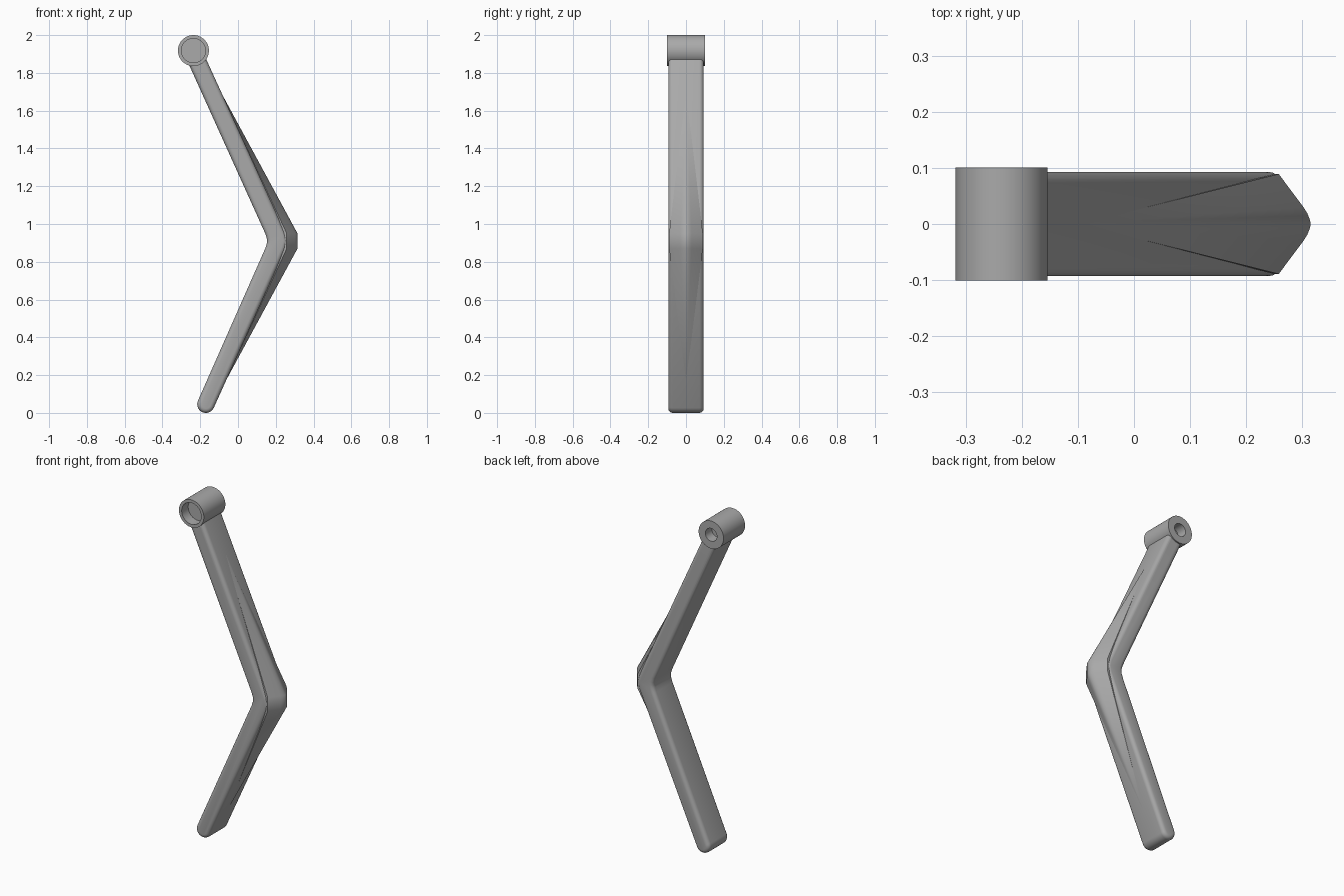
import bpy, bmesh, math
from mathutils import Vector, Matrix

cube = bpy.data.objects.get("Cube")
if cube:
    bpy.data.objects.remove(cube, do_unlink=True)

grey = bpy.data.materials.new("plain grey")
grey.use_nodes = True
color = (0.4, 0.4, 0.4, 1)
grey.diffuse_color = color
grey.node_tree.nodes["Principled BSDF"].inputs["Base Color"].default_value = color


def make_object(name, bm):
    bmesh.ops.recalc_face_normals(bm, faces=bm.faces[:])
    mesh = bpy.data.meshes.new(name)
    bm.to_mesh(mesh)
    bm.free()
    mesh.materials.append(grey)
    obj = bpy.data.objects.new(name, mesh)
    bpy.context.collection.objects.link(obj)
    return obj


def select(obj):
    bpy.ops.object.select_all(action='DESELECT')
    obj.select_set(True)
    bpy.context.view_layer.objects.active = obj


def smooth(obj, angle=35):
    select(obj)
    bpy.ops.object.shade_smooth_by_angle(angle=math.radians(angle))


PIVOT = Vector((-0.236, 0, 1.918))
HALF_WIDTH = 0.093

# Pivot barrel: a lathed sleeve with a wide front pocket and a narrow back one
section = [(-0.04, 0), (-0.04, 0.064), (-0.101, 0.064), (-0.101, 0.082),
           (0.101, 0.082), (0.101, 0.038), (0.04, 0.038), (0.04, 0)]
bm = bmesh.new()
verts = [bm.verts.new(PIVOT + Vector((r, y, 0))) for y, r in section]
edges = [bm.edges.new(pair) for pair in zip(verts, verts[1:])]
bmesh.ops.spin(bm, geom=verts + edges, cent=PIVOT, axis=(0, 1, 0),
               angle=math.tau, steps=64, use_duplicate=False)
bmesh.ops.remove_doubles(bm, verts=bm.verts[:], dist=0.0001)
smooth(make_object("pivot_barrel", bm))

# Bent arm: side outline with a round foot, extruded across and softened
outline = [(-0.285, 1.90), (0.144, 0.95), (0.152, 0.925), (0.154, 0.91),
           (0.152, 0.895), (0.144, 0.87)]
for i in range(17):
    a = math.radians(155 + 180 * i / 16)
    outline.append((-0.17 + 0.046 * math.cos(a), 0.046 + 0.046 * math.sin(a)))
outline += [(0.252, 0.87), (0.262, 0.91), (0.252, 0.95), (-0.19, 1.92)]
bm = bmesh.new()
face = bm.faces.new([bm.verts.new((x, -HALF_WIDTH, z)) for x, z in outline])
side = bmesh.ops.extrude_face_region(bm, geom=[face])
bmesh.ops.translate(bm, vec=(0, 2 * HALF_WIDTH, 0),
                    verts=[v for v in side["geom"] if isinstance(v, bmesh.types.BMVert)])
arm = make_object("bent_arm", bm)
bevel = arm.modifiers.new("soft edges", 'BEVEL')
bevel.width = 0.022
bevel.segments = 4
bevel.limit_method = 'ANGLE'
bevel.angle_limit = math.radians(55)

# Trim the arm inside the barrel wall
bm = bmesh.new()
bmesh.ops.create_cone(bm, cap_ends=True, segments=64, radius1=0.074,
                      radius2=0.074, depth=0.5,
                      matrix=Matrix.Translation(PIVOT) @ Matrix.Rotation(math.pi / 2, 4, 'X'))
cutter = make_object("barrel_cutter", bm)
cutter.hide_render = True
trim = arm.modifiers.new("barrel trim", 'BOOLEAN')
trim.operation = 'DIFFERENCE'
trim.object = cutter
select(arm)
for name in [m.name for m in arm.modifiers]:
    bpy.ops.object.modifier_apply(modifier=name)
bpy.data.objects.remove(cutter, do_unlink=True)
smooth(arm)

# Elbow ridge: a rounded wedge fading to a point up and down the outer side
nose = [(0.25, 0.089), (0.258, 0.089), (0.302, 0.030), (0.309, 0.019), (0.313, 0.009)]
nose += [(0.315, 0)] + [(x, -y) for x, y in reversed(nose)]
middle = 0.91
bm = bmesh.new()
for apex, end in [((-0.097, 0, 1.71), 0.95), ((-0.07, 0, 0.16), 0.87)]:
    points = [bm.verts.new((x, y, z)) for z in (end, middle) for x, y in nose]
    points.append(bm.verts.new(apex))
    bmesh.ops.convex_hull(bm, input=points)
inner = [f for f in bm.faces if all(abs(v.co.z - middle) < 0.001 for v in f.verts)]
bmesh.ops.delete(bm, geom=inner, context='FACES')
bmesh.ops.remove_doubles(bm, verts=bm.verts[:], dist=0.0001)
smooth(make_object("elbow_ridge", bm))
